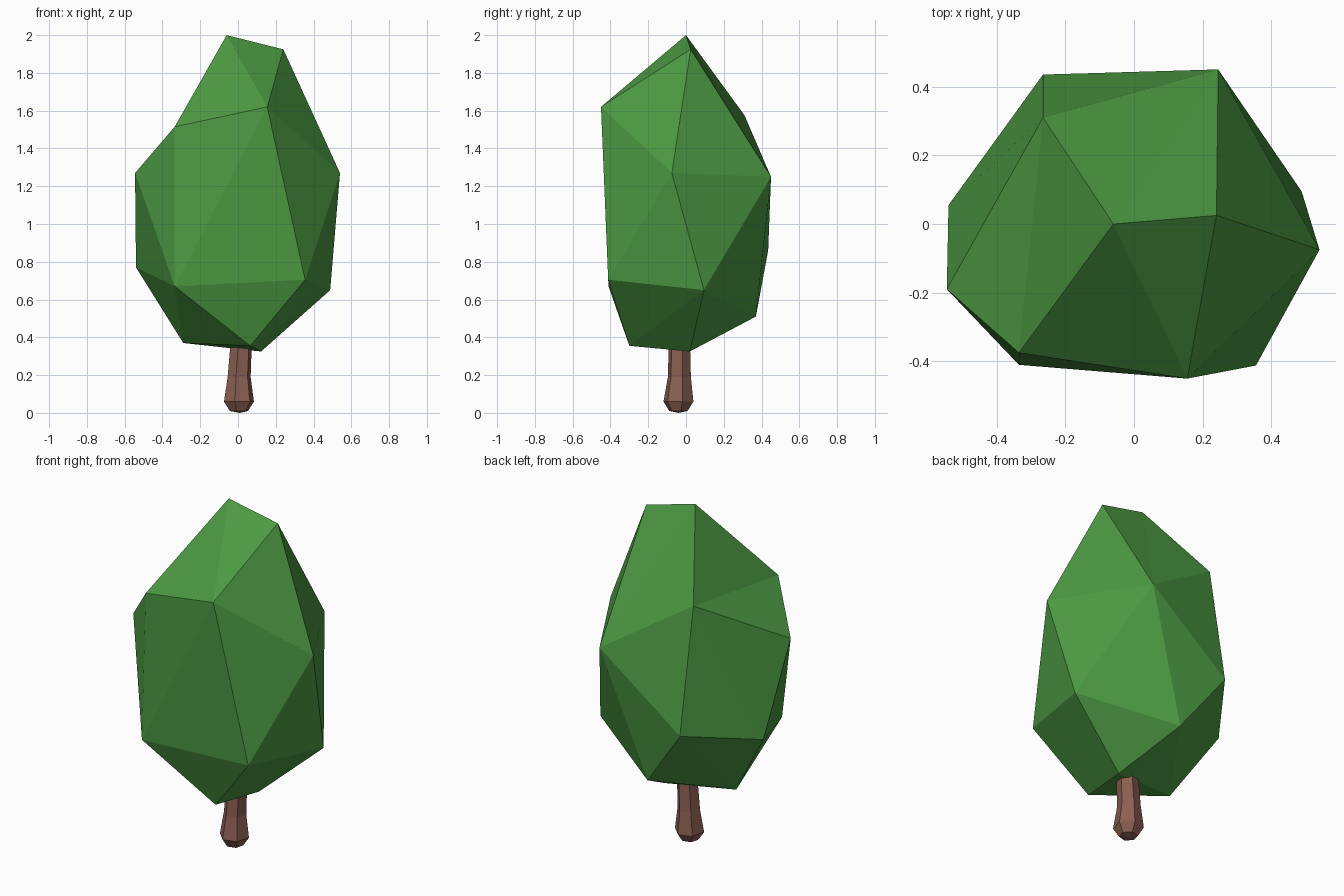
import bpy, bmesh, math
from mathutils import Vector

if "Cube" in bpy.data.objects:
    bpy.data.objects.remove(bpy.data.objects["Cube"])


def finish(bm, name, color):
    bmesh.ops.recalc_face_normals(bm, faces=bm.faces[:])
    me = bpy.data.meshes.new(name)
    bm.to_mesh(me)
    bm.free()
    mat = bpy.data.materials.new(name + "_colour")
    mat.diffuse_color = color
    mat.use_nodes = True
    mat.node_tree.nodes["Principled BSDF"].inputs["Base Color"].default_value = mat.diffuse_color
    me.materials.append(mat)
    ob = bpy.data.objects.new(name, me)
    bpy.context.collection.objects.link(ob)
    return ob


# Foliage: faceted hull of a few corner points, plus a fanned peak
shoulder = [(0.24, 0.025, 1.925), (0.155, -0.45, 1.62), (-0.335, -0.375, 1.515),
            (-0.265, 0.31, 1.575), (0.245, 0.45, 1.25)]
body = [(-0.545, -0.19, 1.27), (0.54, -0.075, 1.27),
        (-0.54, 0.055, 0.77), (-0.335, -0.41, 0.67), (0.355, -0.412, 0.705),
        (0.488, 0.095, 0.65), (-0.265, 0.435, 0.86), (-0.01, 0.37, 0.51),
        (-0.29, -0.05, 0.37), (0.065, -0.30, 0.355), (0.122, 0.02, 0.325)]
bm = bmesh.new()
ring = [bm.verts.new(p) for p in shoulder]
for p in body:
    bm.verts.new(p)
bmesh.ops.convex_hull(bm, input=bm.verts[:])
cap = [f for f in bm.faces if all(v in ring for v in f.verts)]
bmesh.ops.delete(bm, geom=cap, context='FACES')
peak = bm.verts.new((-0.06, 0.0, 2.0))
for a, b in zip(ring, ring[1:] + ring[:1]):
    bm.faces.new((a, b, peak))
finish(bm, "foliage", (0.072, 0.32, 0.055, 1))

# Trunk: six-sided loft with a flared foot, leaning slightly
levels = [(0.005, -0.04, 0.01, 0.05), (0.005, -0.04, 0.06, 0.082),
          (0.006, -0.035, 0.19, 0.063), (0.015, -0.035, 0.34, 0.059),
          (0.02, -0.035, 0.46, 0.057)]
bm = bmesh.new()
loops = []
for x, y, z, r in levels:
    loops.append([bm.verts.new((x + r * math.cos(math.radians(60 * i + 15)),
                                y + r * math.sin(math.radians(60 * i + 15)), z))
                  for i in range(6)])
for lo, hi in zip(loops, loops[1:]):
    for i in range(6):
        j = (i + 1) % 6
        bm.faces.new((lo[i], lo[j], hi[j], hi[i]))
bm.faces.new(loops[-1])
foot = bm.verts.new((0.01, -0.04, 0.0))
for i in range(6):
    bm.faces.new((loops[0][i], loops[0][(i + 1) % 6], foot))
finish(bm, "trunk", (0.26, 0.117, 0.084, 1))
